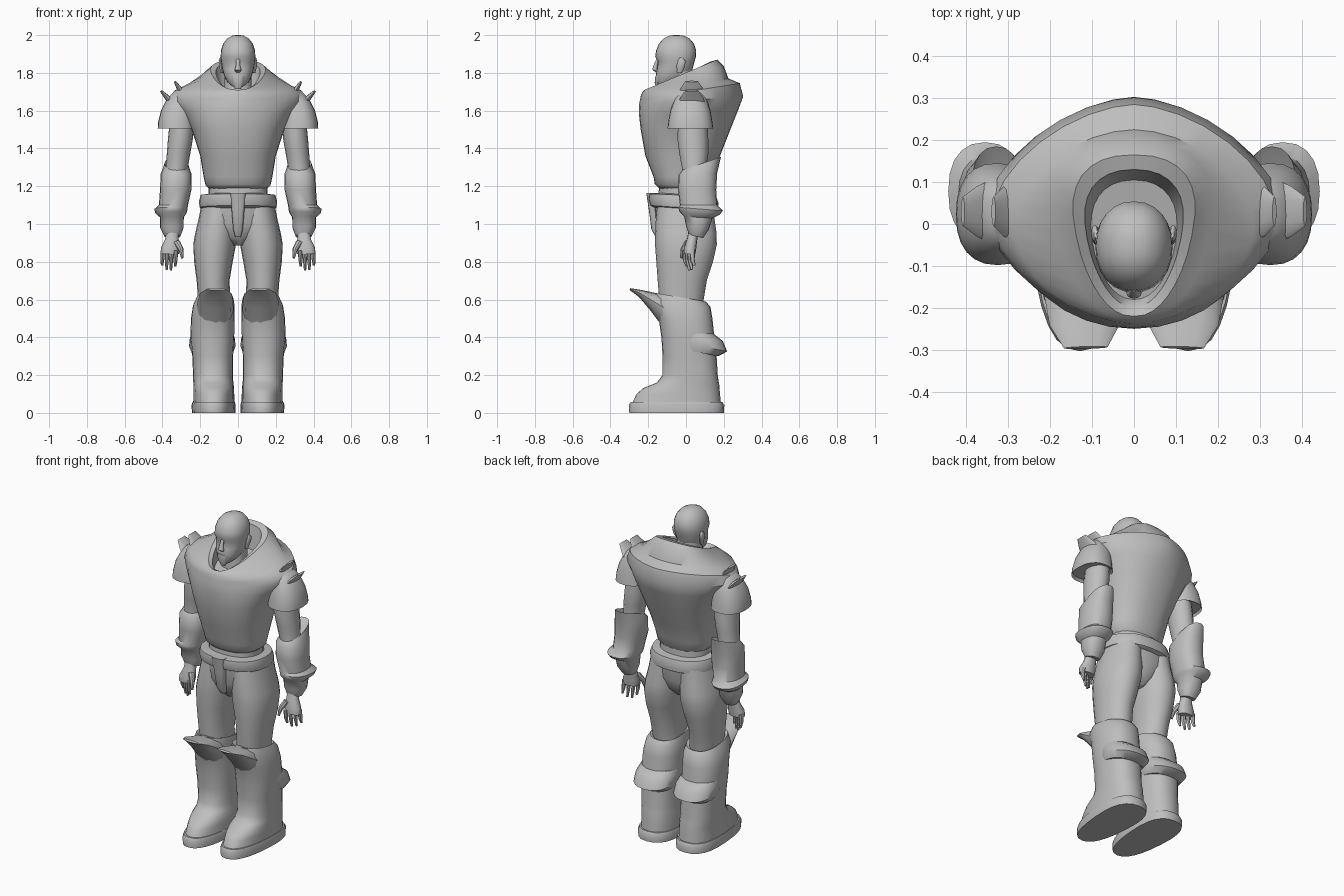
import bpy, bmesh, math
from mathutils import Vector

grey = bpy.data.materials.new("plain grey")
grey.diffuse_color = (0.52, 0.52, 0.52, 1)


def finish(name, rings, mirror, angle=42):
    """Skin a list of point rings, cap the ends, optionally mirror in x."""
    bm = bmesh.new()
    vs = [[bm.verts.new(p) for p in r] for r in rings]
    n = len(vs[0])
    for a, b in zip(vs, vs[1:]):
        for i in range(n):
            j = (i + 1) % n
            bm.faces.new((a[i], a[j], b[j], b[i]))
    bm.faces.new(vs[0][::-1])
    bm.faces.new(vs[-1])
    bmesh.ops.recalc_face_normals(bm, faces=bm.faces)
    me = bpy.data.meshes.new(name)
    bm.to_mesh(me)
    bm.free()
    me.materials.append(grey)
    me.shade_smooth()
    me.set_sharp_from_angle(angle=math.radians(angle))
    ob = bpy.data.objects.new(name, me)
    bpy.context.collection.objects.link(ob)
    if mirror:
        ob.modifiers.new("mirror", 'MIRROR')
    return ob


def spow(v, e):
    return math.copysign(abs(v) ** e, v)


def loft(name, rings, mirror=False, n=24, e=0.85, taper=0):
    """Ring: centre x, front y, back y, half width, front z, back z, [exponent, [taper]]."""
    out = []
    for cx, yf, yb, rx, zf, zb, *ex in rings:
        k = ex[0] if ex else e
        tp = ex[1] if len(ex) > 1 else taper
        pts = []
        for i in range(n):
            t = 2 * math.pi * i / n
            s = spow(math.sin(t), k)
            pts.append((cx + rx * (1 + tp * s) * spow(math.cos(t), k),
                        (yf + yb) / 2 + (yb - yf) / 2 * s,
                        (zf + zb) / 2 + (zb - zf) / 2 * s))
        out.append(pts)
    return finish(name, out, mirror)


def spike(name, pts, side, mirror=True, n=12):
    """Tapered bar: points (x, y, z, radius along side, other radius)."""
    d = (Vector(pts[-1][:3]) - Vector(pts[0][:3])).normalized()
    u = Vector(side)
    u = (u - d * u.dot(d)).normalized()
    v = d.cross(u)
    out = []
    for x, y, z, ra, rb in pts:
        out.append([Vector((x, y, z)) + u * ra * math.cos(a) + v * rb * math.sin(a)
                    for a in (2 * math.pi * i / n for i in range(n))])
    return finish(name, out, mirror)


# Head and neck
loft("head", [
    (0, -.145, -.06, .030, 1.722, 1.74), (0, -.157, -.02, .056, 1.745, 1.76),
    (0, -.160, .02, .074, 1.785, 1.785), (0, -.154, .035, .083, 1.82, 1.82),
    (0, -.148, .045, .089, 1.86, 1.86), (0, -.163, .053, .092, 1.885, 1.885),
    (0, -.158, .054, .090, 1.92, 1.92), (0, -.143, .042, .078, 1.955, 1.955),
    (0, -.118, .018, .056, 1.983, 1.983), (0, -.085, -.015, .028, 1.998, 1.998),
    (0, -.06, -.04, .010, 2.0, 2.0)], e=0.92)
loft("neck", [(0, -.11, .05, .085, 1.62, 1.62), (0, -.10, .03, .072, 1.72, 1.72),
              (0, -.10, .03, .07, 1.82, 1.82)])
spike("nose", [(0, -.150, 1.875, .010, .006), (0, -.162, 1.835, .012, .012),
               (0, -.165, 1.815, .018, .013), (0, -.152, 1.803, .012, .008)], (1, 0, 0), False)
spike("goatee", [(0, -.15, 1.785, .035, .012), (0, -.152, 1.75, .03, .014),
                 (0, -.142, 1.715, .016, .012)], (1, 0, 0), False)
spike("ear", [(.083, -.035, 1.80, .012, .008), (.090, -.028, 1.835, .022, .010),
              (.094, -.022, 1.865, .020, .008), (.090, -.025, 1.88, .008, .006)], (0, 1, 0))

# Breastplate spreading into the shoulders, back ledge, raised collar, neck opening
loft("breastplate", [
    (0, -.145, .10, .145, 1.19, 1.17), (0, -.165, .125, .172, 1.21, 1.20),
    (0, -.172, .135, .182, 1.25, 1.25), (0, -.215, .180, .200, 1.36, 1.36),
    (0, -.240, .235, .245, 1.50, 1.50), (0, -.250, .275, .300, 1.59, 1.60, 1),
    (0, -.248, .303, .355, 1.635, 1.675, 1.2), (0, -.243, .285, .340, 1.66, 1.745, 1.2),
    (0, -.238, .225, .285, 1.685, 1.77, 1.1), (0, -.230, .200, .180, 1.70, 1.835, .85, .2),
    (0, -.220, .165, .138, 1.71, 1.87, .85, .28), (0, -.198, .130, .112, 1.70, 1.86, .88, .28),
    (0, -.180, .105, .100, 1.66, 1.72, .9, .2)], n=32)

# Shoulder armour with two raised fins per side
loft("shoulder_guard", [
    (.330, -.085, .135, .088, 1.52, 1.52), (.325, -.098, .145, .100, 1.505, 1.505),
    (.325, -.094, .140, .098, 1.54, 1.54), (.318, -.083, .130, .090, 1.60, 1.60),
    (.300, -.060, .110, .078, 1.66, 1.66), (.280, -.035, .09, .060, 1.70, 1.70),
    (.265, -.01, .06, .025, 1.715, 1.715)], True)
spike("inner_fin", [(.27, .03, 1.67, .075, .025), (.31, .03, 1.715, .06, .014),
                    (.335, .03, 1.755, .035, .006)], (0, 1, 0))
spike("outer_fin", [(.33, .03, 1.62, .08, .025), (.375, .03, 1.67, .06, .014),
                    (.408, .03, 1.705, .035, .006)], (0, 1, 0))

# Arms
loft("upper_arm", [
    (.29, -.04, .11, .065, 1.60, 1.60), (.305, -.045, .118, .066, 1.45, 1.45),
    (.315, -.035, .118, .062, 1.37, 1.37), (.325, -.02, .105, .058, 1.29, 1.29),
    (.33, -.03, .12, .065, 1.2, 1.2)], True, 16, 1)
loft("bracer", [
    (.330, .00, .150, .045, 1.25, 1.33), (.328, -.020, .185, .060, 1.285, 1.355),
    (.328, -.040, .165, .082, 1.26, 1.27), (.330, -.042, .160, .083, 1.18, 1.18),
    (.342, -.032, .165, .077, 1.10, 1.10), (.355, -.040, .195, .088, 1.088, 1.07),
    (.355, -.035, .180, .083, 1.065, 1.05), (.350, -.010, .140, .063, 1.04, 1.03),
    (.350, .000, .120, .062, .99, .97), (.347, .015, .090, .042, .945, .925)], True, 20)
loft("palm", [
    (.347, .015, .07, .032, .97, .97), (.350, .005, .06, .036, .92, .92),
    (.358, -.01, .055, .050, .875, .875), (.362, -.01, .05, .048, .84, .84)], True, 12)
for i, (x, tip) in enumerate([(.328, .775), (.351, .755), (.374, .758), (.398, .78)]):
    y = -.005 + i * .013
    spike("finger_%d" % i, [(x, y, .86, .012, .014), (x + .003, y, .81, .0105, .012),
                            (x + .004, y + .01, tip, .006, .007)], (1, 0, 0), n=8)
spike("thumb", [(.325, .01, .905, .018, .018), (.302, -.015, .865, .014, .014),
                (.294, -.025, .82, .007, .007)], (0, 1, 0), n=8)

# Waist, belt, hips and front flap
loft("waist", [(0, -.15, .12, .155, 1.08, 1.08), (0, -.14, .11, .155, 1.25, 1.25)])
loft("belt", [
    (0, -.165, .150, .185, 1.085, 1.065), (0, -.190, .168, .203, 1.098, 1.075),
    (0, -.200, .172, .207, 1.13, 1.11), (0, -.196, .160, .198, 1.16, 1.145),
    (0, -.150, .120, .160, 1.165, 1.15)])
loft("hips", [
    (0, -.09, .07, .03, .885, .885), (0, -.135, .115, .10, .93, .93),
    (0, -.160, .140, .185, 1.00, 1.00), (0, -.168, .148, .190, 1.10, 1.10)])
loft("front_flap", [
    (0, -.16, -.08, .015, .93, .93), (0, -.183, -.10, .026, .97, .97),
    (0, -.196, -.12, .034, 1.07, 1.07), (0, -.210, -.14, .042, 1.163, 1.163)], n=16, e=0.5)

# Legs
loft("thigh", [
    (.095, -.150, .145, .095, 1.12, 1.12), (.107, -.160, .152, .103, 1.02, 1.02),
    (.117, -.163, .162, .110, .95, .95), (.124, -.164, .163, .113, .89, .89),
    (.130, -.157, .143, .102, .80, .80), (.132, -.150, .110, .087, .70, .70),
    (.125, -.14, .09, .085, .58, .58)], True, 20, .95)
loft("boot", [
    (.122, -.140, .08, .080, .625, .58), (.122, -.165, .105, .096, .635, .59),
    (.128, -.175, .130, .110, .58, .56), (.134, -.145, .140, .115, .50, .50),
    (.136, -.130, .150, .116, .40, .40), (.134, -.124, .162, .108, .30, .30),
    (.132, -.124, .168, .106, .20, .20), (.131, -.155, .172, .106, .16, .17, .85, .06),
    (.129, -.225, .176, .106, .132, .15, .85, .12),
    (.128, -.262, .180, .106, .10, .10, .85, .16),
    (.128, -.285, .185, .107, .05, .05, .85, .16)], True)
loft("sole", [
    (.129, -.300, .200, .112, 0, 0), (.129, -.303, .203, .114, .04, .04),
    (.129, -.292, .192, .109, .058, .058)], True, e=0.8, taper=.16)
loft("calf_guard", [
    (.136, -.06, .145, .112, .42, .42), (.136, -.05, .195, .120, .40, .38),
    (.136, -.05, .218, .123, .38, .325), (.136, -.04, .170, .110, .34, .30)], True)
spike("knee_guard", [(.122, -.09, .54, .098, .085), (.120, -.17, .59, .094, .048),
                     (.117, -.24, .632, .084, .020), (.115, -.295, .655, .052, .006)], (1, 0, 0))
